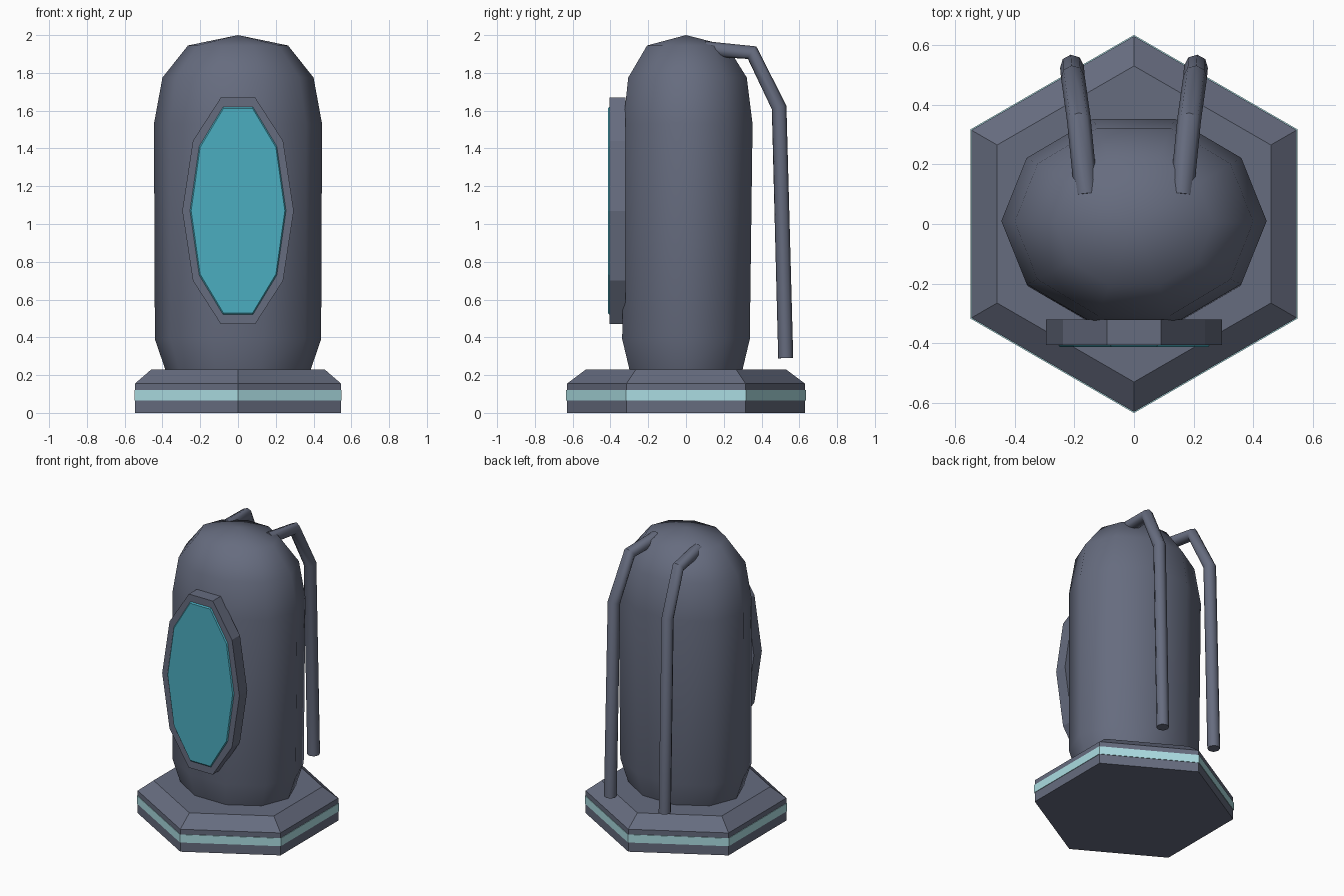
import bpy, bmesh, math
from mathutils import Vector

cube = bpy.data.objects.get("Cube")
if cube:
    bpy.data.objects.remove(cube, do_unlink=True)


def material(name, rgb):
    mat = bpy.data.materials.new(name)
    mat.use_nodes = True
    colour = (*rgb, 1.0)
    mat.diffuse_color = colour
    mat.node_tree.nodes["Principled BSDF"].inputs["Base Color"].default_value = colour
    return mat


GREY = material("slate grey", (0.133, 0.150, 0.212))
GLASS = material("teal glass", (0.07, 0.42, 0.53))
GLOW = material("pale cyan", (0.41, 0.72, 0.76))


def upright(u, v, h):
    return Vector((u, v, h))


def facing_front(u, v, h):
    return Vector((u, h, v))


def loft(name, rings, sides, mat, phase=0.0, place=upright, smooth=False):
    """Join elliptical rings of (radius_u, radius_v, centre_v, height), capping both ends."""
    bm = bmesh.new()
    loops = []
    for ru, rv, cv, h in rings:
        if ru == 0:
            loops.append([bm.verts.new(place(0, cv, h))])
            continue
        angles = [phase + math.tau * i / sides for i in range(sides)]
        loops.append([bm.verts.new(place(ru * math.cos(a), cv + rv * math.sin(a), h))
                      for a in angles])
    for low, high in zip(loops, loops[1:]):
        for i in range(sides):
            j = (i + 1) % sides
            if len(high) == 1:
                bm.faces.new((low[i], low[j], high[0]))
            else:
                bm.faces.new((low[i], low[j], high[j], high[i]))
    for end in (loops[0], loops[-1]):
        if len(end) > 1:
            bm.faces.new(end)
    bmesh.ops.recalc_face_normals(bm, faces=bm.faces)
    for face in bm.faces:
        face.smooth = smooth
    mesh = bpy.data.meshes.new(name)
    bm.to_mesh(mesh)
    bm.free()
    mesh.materials.append(mat)
    obj = bpy.data.objects.new(name, mesh)
    bpy.context.collection.objects.link(obj)
    return obj


# Hexagonal base with a chamfered top and a glowing band
corner = math.pi / 2
loft("base", [(0.63, 0.63, 0, 0), (0.63, 0.63, 0, 0.155), (0.53, 0.53, 0, 0.23)],
     6, GREY, corner)
loft("base_band", [(0.634, 0.634, 0, 0.065), (0.634, 0.634, 0, 0.12)], 6, GLOW, corner)

# Oval pod body with a domed top
loft("pod_body", [
    (0.36, 0.29, 0.0, 0.15),
    (0.385, 0.315, 0.0, 0.23),
    (0.44, 0.355, 0.0, 0.39),
    (0.445, 0.36, 0.01, 1.53),
    (0.40, 0.33, 0.008, 1.775),
    (0.265, 0.222, 0.005, 1.945),
    (0, 0, 0.0, 2.0),
], 10, GREY, smooth=True)

# Window frame and its glass plate on the front
loft("window_frame", [(0.295, 0.63, 1.07, -0.32), (0.295, 0.63, 1.07, -0.406)],
     10, GREY, place=facing_front)
loft("window_glass", [(0.255, 0.58, 1.07, -0.405), (0.248, 0.57, 1.07, -0.413)],
     10, GLASS, place=facing_front)

# Pair of bent pipes from the dome down the back
PIPE_PATH = [(0.16, 0.10, 1.928), (0.185, 0.35, 1.907), (0.205, 0.493, 1.617), (0.208, 0.528, 0.29)]
for name, side in (("left_pipe", 1), ("right_pipe", -1)):
    curve = bpy.data.curves.new(name + "_path", "CURVE")
    curve.dimensions = "3D"
    curve.bevel_depth = 0.04
    curve.bevel_resolution = 2
    curve.use_fill_caps = True
    spline = curve.splines.new("POLY")
    spline.points.add(len(PIPE_PATH) - 1)
    for point, (x, y, z) in zip(spline.points, PIPE_PATH):
        point.co = (side * x, y, z, 1)
    curve.materials.append(GREY)
    pipe = bpy.data.objects.new(name, curve)
    bpy.context.collection.objects.link(pipe)
    bpy.ops.object.select_all(action="DESELECT")
    pipe.select_set(True)
    bpy.context.view_layer.objects.active = pipe
    bpy.ops.object.convert(target="MESH")
    bpy.ops.object.shade_smooth_by_angle(angle=math.radians(50))
